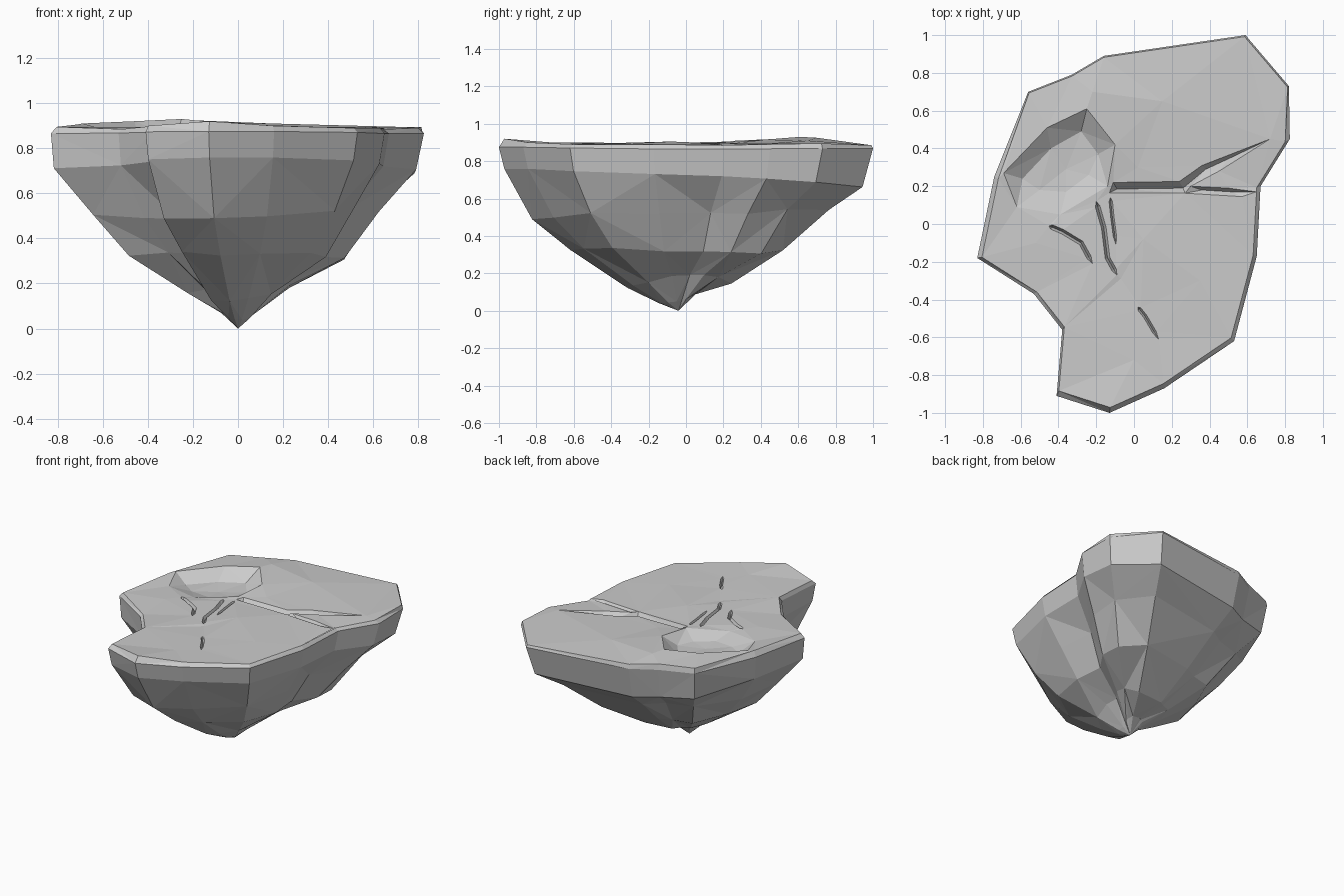
import bpy, bmesh, math, random
from mathutils import Vector
from mathutils.geometry import delaunay_2d_cdt

if "Cube" in bpy.data.objects:
    bpy.data.objects.remove(bpy.data.objects["Cube"])

random.seed(4)
TIP = Vector((0.0, -0.04))

# Plateau outline: x, y, rim height
outline = [(-.41, -.91, .90), (-.13, -1, .92), (.16, -.87, .90), (.53, -.62, .89),
           (.65, -.17, .89), (.67, .20, .885), (.825, .45, .89), (.82, .73, .895),
           (.59, 1, .885), (-.16, .89, .90), (-.33, .79, .91), (-.56, .70, .905),
           (-.74, .25, .905), (-.83, -.18, .895), (-.53, -.37, .885), (-.38, -.56, .90)]
N = len(outline)
NOTCHES = {5: .93, 15: .88}          # inward creases running down the sides

# Rings down the underside: (height, scale) on the right, back, left, front
rings = [((.865, 1), (.87, 1), (.865, 1), (.875, 1)),
         ((.73, .965), (.64, .94), (.71, .985), (.76, .97)),
         ((.53, .77), (.53, .76), (.50, .77), (.50, .82)),
         ((.32, .60), (.32, .53), (.33, .58), (.33, .60)),
         ((.19, .27), (.14, .28), (.17, .27), (.13, .29)),
         ((.05, .08), (.10, .09), (.07, .09), (.04, .11))]

pts, heights, edges = [], [], []


def add(x, y, z):
    pts.append(Vector((x, y)))
    heights.append(z)
    return len(pts) - 1


def chain(ids, closed=False):
    edges.extend(zip(ids, ids[1:]))
    if closed:
        edges.append((ids[-1], ids[0]))


def groove(path, width, depth, z=.895):
    """V-shaped crack that keeps its width and closes at both ends."""
    path = [Vector(p) for p in path]
    path = [path[0], path[0].lerp(path[1], .2)] + path[1:-1] + \
           [path[-1].lerp(path[-2], .3), path[-1]]
    a, b = add(*path[0], z), add(*path[-1], z)
    left, mid, right = [a], [a], [a]
    for p, q, r in zip(path, path[1:], path[2:]):
        d = (r - p).normalized()
        n = Vector((-d.y, d.x)) * width / 2
        left.append(add(*(q + n), z))
        mid.append(add(*q, z - depth))
        right.append(add(*(q - n), z))
    for c in (left, mid, right):
        chain(c + [b])


# Plateau rim, slightly inside the outline
for i, (x, y, z) in enumerate(outline):
    p = TIP + (Vector((x, y)) - TIP) * (.97 if y < .6 else .992)
    add(p.x, p.y, z)
rim = list(range(N))

# Sunken basin: steep on the back left, easing up towards the front right
basin = [(-.69, .27), (-.46, .51), (-.25, .61), (-.10, .42), (-.14, .20),
         (-.39, .05), (-.62, .09)]
basin_z = [.91, .92, .93, .915, .90, .885, .89]
chain([add(x, y, z) for (x, y), z in zip(basin, basin_z)], True)
floor = [(-.59, .24), (-.44, .40), (-.28, .49), (-.19, .37), (-.24, .26),
         (-.36, .17), (-.50, .18)]
chain([add(x, y, .85) for x, y in floor], True)
add(-.36, .29, .84)

# Main forked crack with its floor line
fork = [(-.11, .22), (.24, .225), (.36, .31), (.72, .45), (.45, .28), (.30, .20),
        (.50, .19), (.65, .17), (.57, .145), (.27, .163), (-.13, .165)]
chain([add(x, y, .895) for x, y in fork], True)
chain([add(x, y, .855) for x, y in [(-.09, .185), (.26, .19), (.38, .29), (.50, .345)]])
chain([add(x, y, .87) for x, y in [(.36, .18), (.52, .17)]])

# Smaller cracks
groove([(-.20, .12), (-.16, -.02), (-.14, -.18), (-.09, -.27)], .025, .025)
groove([(-.125, .14), (-.115, .04), (-.095, -.11)], .018, .02)
groove([(-.45, -.01), (-.38, -.04), (-.28, -.10), (-.22, -.21)], .025, .025)
groove([(.02, -.44), (.06, -.49), (.13, -.61)], .02, .02)

# Gentle undulation of the plateau
for p in [(.05, -.08, .905), (-.07, -.29, .89), (.02, .30, .90), (-.22, .70, .925),
          (.15, .65, .91), (-.52, -.1, .895), (0, -.72, .90), (.35, -.3, .895)]:
    add(*p)

verts, _, faces, orig, _, _ = delaunay_2d_cdt(pts, edges, [rim], 1, 1e-5)
bm = bmesh.new()
rim_bm = [None] * N
top = []
for v, o in zip(verts, orig):
    z = heights[o[0]] if o else .89
    bv = bm.verts.new((v.x, v.y, z))
    top.append(bv)
    for k in o:
        if k < N:
            rim_bm[k] = bv
for f in faces:
    bm.faces.new([top[i] for i in f])

# Tapering faceted underside
previous = rim_bm
for level, ring in enumerate(rings):
    current = []
    for i, (x, y, _z) in enumerate(outline):
        d = Vector((x, y)) - TIP
        u = d.normalized()
        h, v = ring[0 if u.x > 0 else 2], ring[1 if u.y > 0 else 3]
        wx, wy = u.x ** 2, u.y ** 2
        z, s = h[0] * wx + v[0] * wy, h[1] * wx + v[1] * wy
        if level > 1:
            s *= NOTCHES.get(i, 1) * random.uniform(.98, 1.02)
            z += random.uniform(-.015, .015) if level < 5 else 0
        p = TIP + d * s
        current.append(bm.verts.new((p.x, p.y, z)))
    for i in range(N):
        j = (i + 1) % N
        a, b, c, d = previous[i], previous[j], current[j], current[i]
        if (i + level) % 2:
            tris = ((a, d, b), (b, d, c))
        else:
            tris = ((a, d, c), (a, c, b))
        for t in tris:
            bm.faces.new(t)
    previous = current
tip = bm.verts.new((TIP.x, TIP.y, 0))
for i in range(N):
    bm.faces.new((previous[i], tip, previous[(i + 1) % N]))

bmesh.ops.recalc_face_normals(bm, faces=bm.faces)
mesh = bpy.data.meshes.new("rock_island")
bm.to_mesh(mesh)
bm.free()
bpy.context.collection.objects.link(bpy.data.objects.new("rock_island", mesh))
